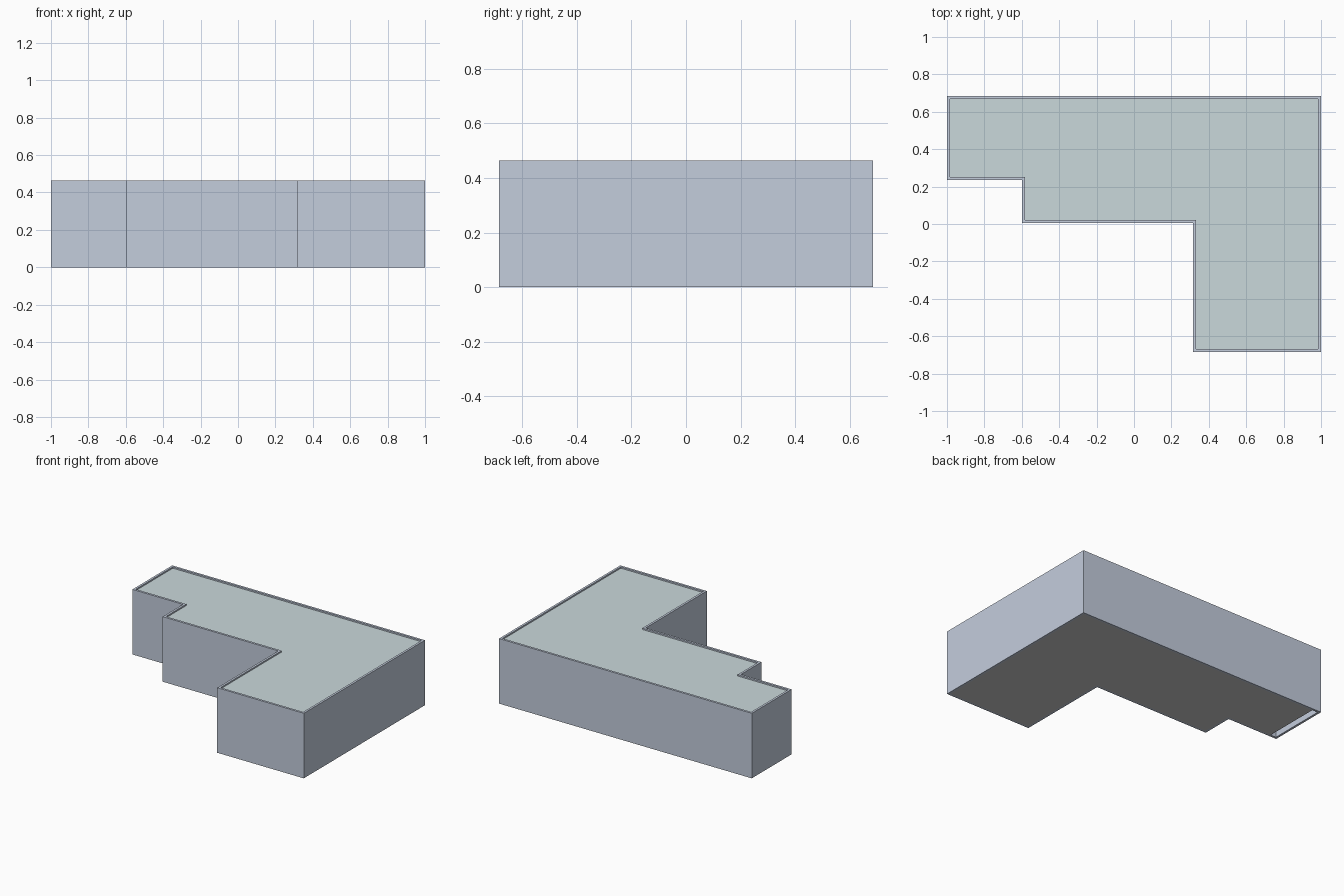
import bpy, bmesh
from mathutils import Vector

if "Cube" in bpy.data.objects:
    bpy.data.objects.remove(bpy.data.objects["Cube"])

HEIGHT = 0.465
WALL = 0.016
# building footprint, counter-clockwise from above
OUTLINE = [(-1, 0.685), (-1, 0.235), (-0.6, 0.235), (-0.6, 0.005),
           (0.315, 0.005), (0.315, -0.685), (1, -0.685), (1, 0.685)]


def material(name, colour):
    mat = bpy.data.materials.new(name)
    mat.diffuse_color = (*colour, 1)
    mat.use_nodes = True
    mat.node_tree.nodes["Principled BSDF"].inputs["Base Color"].default_value = mat.diffuse_color
    return mat


def inset(points, d):
    """Offset a right-angled counter-clockwise outline inwards."""
    result = []
    for i, p in enumerate(points):
        p = Vector(p)
        a = (p - Vector(points[i - 1])).normalized()
        b = (Vector(points[(i + 1) % len(points)]) - p).normalized()
        result.append(p + d * Vector((-a.y - b.y, a.x + b.x)))
    return result


def finish(name, bm, mat=None):
    bmesh.ops.recalc_face_normals(bm, faces=bm.faces)
    mesh = bpy.data.meshes.new(name)
    bm.to_mesh(mesh)
    bm.free()
    if mat:
        mesh.materials.append(mat)
    obj = bpy.data.objects.new(name, mesh)
    bpy.context.collection.objects.link(obj)


def slab(name, points, z, thickness, mat=None):
    bm = bmesh.new()
    face = bm.faces.new([bm.verts.new((x, y, z)) for x, y in points])
    up = bmesh.ops.extrude_face_region(bm, geom=[face], use_keep_orig=True)
    verts = [v for v in up["geom"] if isinstance(v, bmesh.types.BMVert)]
    bmesh.ops.translate(bm, verts=verts, vec=(0, 0, thickness))
    finish(name, bm, mat)


inner = inset(OUTLINE, WALL)

# outer walls with parapet rim
bm = bmesh.new()
rings = [[bm.verts.new((x, y, z)) for x, y in pts]
         for pts, z in ((OUTLINE, 0), (OUTLINE, HEIGHT), (inner, HEIGHT), (inner, 0))]
for k in range(4):
    r, s = rings[k], rings[(k + 1) % 4]
    for i in range(len(r)):
        j = (i + 1) % len(r)
        bm.faces.new((r[i], r[j], s[j], s[i]))
finish("walls", bm, material("wall_blue", (0.55, 0.61, 0.72)))

# roof sunk just below the parapet
slab("roof", inner, HEIGHT - 0.014, 0.004, material("roof_teal", (0.59, 0.69, 0.71)))

# floor, stopping short of the left end wall
floor = [(max(x, -0.94), y) for x, y in inner]
slab("floor", floor, 0.0, 0.004)
